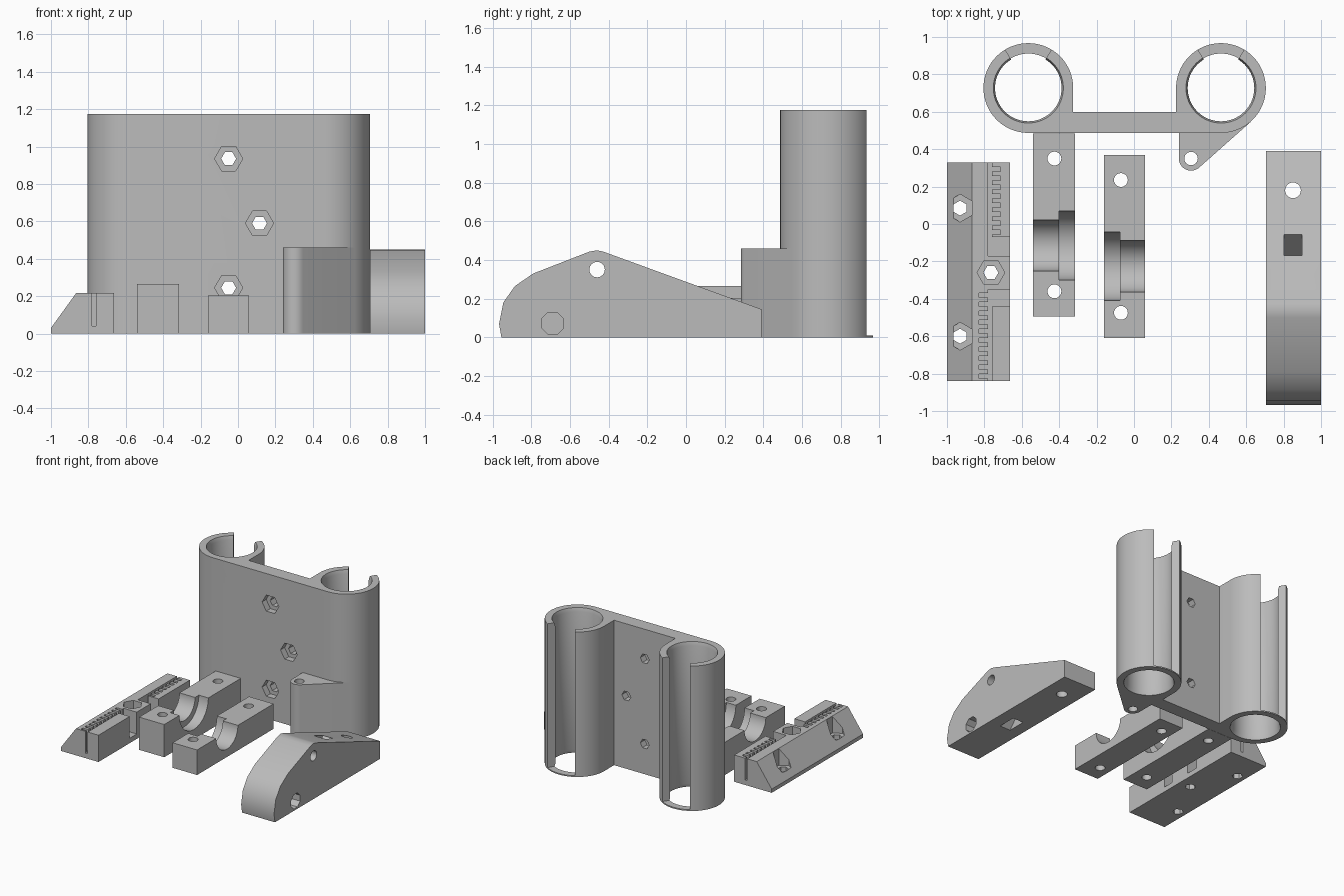
import bpy, bmesh
from math import sin, cos, radians, pi

if "Cube" in bpy.data.objects:
    bpy.data.objects.remove(bpy.data.objects["Cube"], do_unlink=True)

plastic = bpy.data.materials.new("grey_plastic")
plastic.use_nodes = True
GREY = (0.5, 0.5, 0.5, 1)
plastic.diffuse_color = GREY
plastic.node_tree.nodes["Principled BSDF"].inputs["Base Color"].default_value = GREY

AXES = {"x": lambda u, v, w: (w, u, v),
        "y": lambda u, v, w: (u, w, v),
        "z": lambda u, v, w: (u, v, w)}


def arc(cx, cy, r, start, end, steps):
    angles = [radians(start + (end - start) * i / steps) for i in range(steps + 1)]
    return [(cx + r * cos(a), cy + r * sin(a)) for a in angles]


def ring(cx, cy, r, sides=24, turn=0):
    return arc(cx, cy, r, turn, turn + 360, sides)[:-1]


def prism(name, pts, lo, hi, axis="z", shift=0, end_scale=None):
    """Extrude a profile along an axis; shift slides the far end in u,
    end_scale=(cx, cy, factor) widens it."""
    far = [(u + shift, v) for u, v in pts]
    if end_scale:
        cx, cy, k = end_scale
        far = [(cx + (u - cx) * k, cy + (v - cy) * k) for u, v in pts]
    bm = bmesh.new()
    a = [bm.verts.new(AXES[axis](u, v, lo)) for u, v in pts]
    b = [bm.verts.new(AXES[axis](u, v, hi)) for u, v in far]
    bm.faces.new(a)
    bm.faces.new(b)
    n = len(a)
    for i in range(n):
        j = (i + 1) % n
        bm.faces.new((a[i], a[j], b[j], b[i]))
    bmesh.ops.recalc_face_normals(bm, faces=bm.faces)
    mesh = bpy.data.meshes.new(name)
    bm.to_mesh(mesh)
    bm.free()
    mesh.materials.append(plastic)
    obj = bpy.data.objects.new(name, mesh)
    bpy.context.collection.objects.link(obj)
    return obj


def select(obj):
    bpy.ops.object.select_all(action="DESELECT")
    obj.select_set(True)
    bpy.context.view_layer.objects.active = obj


def cut(obj, *args, **kw):
    tool = prism("cutter", *args, **kw)
    tool.hide_render = True
    select(obj)
    mod = obj.modifiers.new("cut", "BOOLEAN")
    mod.operation = "DIFFERENCE"
    mod.solver = "EXACT"
    mod.object = tool
    bpy.ops.object.modifier_apply(modifier=mod.name)
    bpy.data.objects.remove(tool, do_unlink=True)


def finish(obj):
    select(obj)
    bpy.ops.object.shade_smooth_by_angle(angle=radians(28))


def rect(u0, u1, v0, v1):
    return [(u0, v0), (u1, v0), (u1, v1), (u0, v1)]


# Bearing carriage: two snap-in tubes joined by a plate
TALL, TUBE_Y, OUT, BORE = 1.175, 0.727, 0.24, 0.178
LEFT, RIGHT = -0.565, 0.465
outline = (arc(RIGHT, TUBE_Y, OUT, -90, 180, 48) + [(RIGHT - OUT, 0.6), (LEFT + OUT, 0.6)]
           + arc(LEFT, TUBE_Y, OUT, 0, 270, 48))
carriage = prism("bearing_carriage", outline, 0, TALL)
for cx in (LEFT, RIGHT):
    bore = ring(cx, TUBE_Y, BORE, 64)
    cut(carriage, bore, -0.1, TALL + 0.1)
    # chamfered mouths
    cut(carriage, bore, TALL - 0.03, TALL + 0.01, end_scale=(cx, TUBE_Y, 1.07))
    cut(carriage, bore, 0.03, -0.01, end_scale=(cx, TUBE_Y, 1.07))
    # rear slot, leaving a thin ring at the base
    wedge = [(cx, TUBE_Y)] + arc(cx, TUBE_Y, 0.4, 59, 121, 4)
    cut(carriage, wedge, 0.01, TALL + 0.1)
# bolt holes with nut traps
for x, z in ((-0.05, 0.935), (0.115, 0.59), (-0.05, 0.245)):
    cut(carriage, ring(x, z, 0.04, 6), 0.3, 0.8, "y")
    cut(carriage, ring(x, z, 0.075, 6), 0.4, 0.54, "y")
finish(carriage)

# Pivot tab on the carriage
tab = prism("pivot_tab", arc(0.305, 0.35, 0.065, 180, 311.5, 14)
            + [(0.624, 0.546), (0.6, 0.56), (RIGHT, 0.52), (0.24, 0.52)], 0, 0.46)
cut(tab, ring(0.305, 0.35, 0.036), -0.1, 0.6)
finish(tab)

# Belt clamp rail with sloped side
rail = prism("belt_rail", [(-1, 0), (-0.663, 0), (-0.663, 0.217), (-0.865, 0.217), (-1, 0.03)],
             -0.84, 0.33, "y")
PITCH = 0.048


def teeth(x_root, x_tip, y, step, count):
    pts = []
    for i in range(count):
        a = y + step * i
        b = a + step / 2
        pts += [(x_root, a), (x_tip, a), (x_tip, b), (x_root, b)]
    return pts


front_slot = ([(-0.76, -0.9), (-0.76, -0.44), (-0.6, -0.44), (-0.6, -0.35), (-0.78, -0.35)]
              + teeth(-0.78, -0.83, -0.37, -PITCH, 10) + [(-0.78, -0.9)])
back_slot = ([(-0.78, 0.4), (-0.78, -0.17), (-0.6, -0.17), (-0.6, -0.07), (-0.76, -0.07)]
             + teeth(-0.76, -0.715, -0.055, PITCH, 8) + [(-0.76, 0.4)])
for slot in (front_slot, back_slot):
    cut(rail, slot, 0.04, 0.3)
for x, y, floor, turn in ((-0.93, 0.085, 0.08, 30), (-0.93, -0.6, 0.08, 30),
                          (-0.765, -0.26, 0.14, 0)):
    cut(rail, ring(x, y, 0.04, 6, turn), -0.1, 0.3)
    cut(rail, ring(x, y, 0.074, 6, turn), floor, 0.3)
finish(rail)


# Two clamp blocks with stepped half-round saddles
def clamp(name, x0, x1, y0, y1, top, split, saddle, r_left, r_right, holes):
    block = prism(name, rect(x0, x1, y0, y1), 0, top)
    cut(block, ring(saddle, top, r_left, 48, 3.75), x0 - 0.1, split, "x")
    cut(block, ring(saddle, top, r_right, 48, 3.75), split, x1 + 0.1, "x")
    for y in holes:
        cut(block, ring((x0 + x1) / 2 + 0.022 * (name == "tall_clamp") - 0.02, y, 0.037),
            -0.1, top + 0.1)
    finish(block)


clamp("tall_clamp", -0.54, -0.315, -0.495, 0.485, 0.265, -0.4, -0.115, 0.136, 0.185,
      (0.35, -0.36))
clamp("short_clamp", -0.16, 0.06, -0.61, 0.37, 0.203, -0.075, -0.226, 0.184, 0.139,
      (0.235, -0.475))

# Idler lever with rounded nose
profile = [(-0.955, 0), (0.39, 0), (0.39, 0.145), (-0.425, 0.442), (-0.46, 0.45),
           (-0.5, 0.443), (-0.79, 0.33), (-0.885, 0.265), (-0.945, 0.18), (-0.967, 0.07)]
lever = prism("idler_lever", profile, 0.705, 1.0, "x")
cut(lever, ring(-0.46, 0.35, 0.04), 0.5, 1.2, "x")
cut(lever, ring(-0.69, 0.072, 0.062, 8, 22.5), 0.9, 1.1, "x")
cut(lever, ring(0.85, 0.18, 0.042), -0.1, 0.5)
# slanted strap tunnel from the top to the underside
tunnel = [(-0.51, -0.04), (-0.36, -0.04), (-0.01, 0.36), (-0.16, 0.36)]
cut(lever, tunnel, 0.802, 0.898, "x")
finish(lever)
